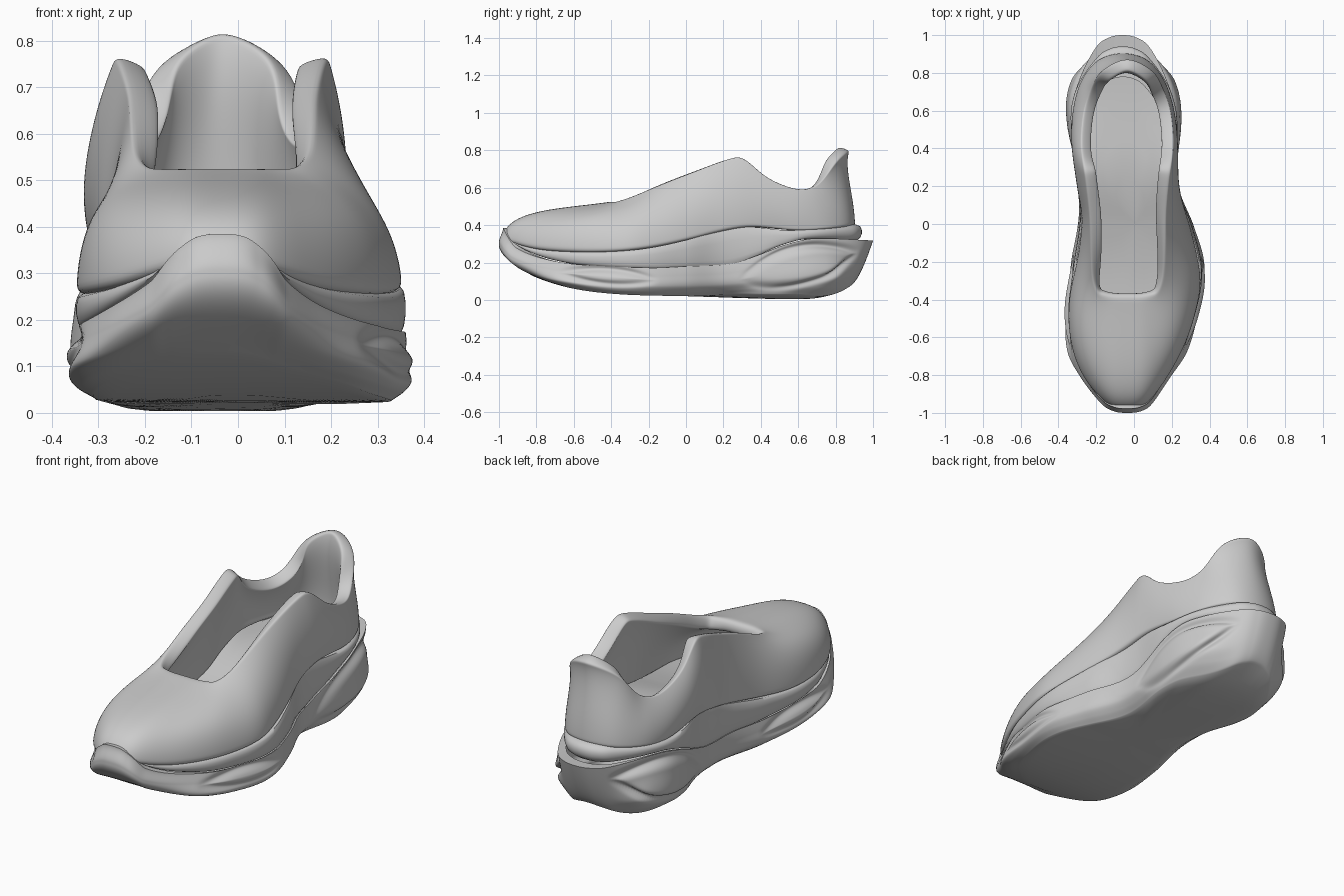
import bpy
import math

if "Cube" in bpy.data.objects:
    bpy.data.objects.remove(bpy.data.objects["Cube"])

grey = bpy.data.materials.new("soft grey")
grey.diffuse_color = (0.6, 0.6, 0.6, 1)
grey.use_nodes = True
grey.node_tree.nodes["Principled BSDF"].inputs["Base Color"].default_value = grey.diffuse_color


def curve(table):
    """Smooth function through (y, value) pairs."""
    def f(y):
        y = min(max(y, table[0][0]), table[-1][0])
        i = 0
        while i < len(table) - 2 and y > table[i + 1][0]:
            i += 1

        def slope(j):
            a, b = table[max(j - 1, 0)], table[min(j + 1, len(table) - 1)]
            return (b[1] - a[1]) / (b[0] - a[0])
        (y0, v0), (y1, v1) = table[i], table[i + 1]
        d = y1 - y0
        t = (y - y0) / d
        return ((2*t**3 - 3*t*t + 1) * v0 + (t**3 - 2*t*t + t) * d * slope(i)
                + (3*t*t - 2*t**3) * v1 + (t**3 - t*t) * d * slope(i + 1))
    return f


def closed_spline(rows, steps, signed):
    """Mirror half-outline rows (signed columns flip) and sample a closed spline."""
    flip = [[-v if c in signed else v for c, v in enumerate(r)] for r in rows[-2:0:-1]]
    pts = [list(r) for r in rows] + flip
    n, out = len(pts), []
    for i in range(n):
        a, b, c, d = (pts[(i + k) % n] for k in (-1, 0, 1, 2))
        for s in range(steps):
            t = s / steps
            out.append([0.5 * (2*q + (r - p)*t + (2*p - 5*q + 4*r - w)*t*t
                        + (3*q - p - 3*r + w)*t**3) for p, q, r, w in zip(a, b, c, d)])
    return out


def loft(name, rings, cap_start=False, cap_end=False, angle=60):
    n = len(rings[0])
    verts = [p for r in rings for p in r]
    faces = [(i*n + j, i*n + (j + 1) % n, (i + 1)*n + (j + 1) % n, (i + 1)*n + j)
             for i in range(len(rings) - 1) for j in range(n)]
    if cap_start:
        faces.append(tuple(reversed(range(n))))
    if cap_end:
        faces.append(tuple(range((len(rings) - 1) * n, len(rings) * n)))
    me = bpy.data.meshes.new(name)
    me.from_pydata(verts, [], faces)
    me.materials.append(grey)
    ob = bpy.data.objects.new(name, me)
    bpy.context.collection.objects.link(ob)
    bpy.ops.object.select_all(action='DESELECT')
    ob.select_set(True)
    bpy.context.view_layer.objects.active = ob
    bpy.ops.object.shade_smooth_by_angle(angle=math.radians(angle))
    return ob


def lerp(a, b, t):
    return a + (b - a) * t


def ease(v, a, b):
    t = min(max((v - a) / (b - a), 0), 1)
    return t * t * (3 - 2 * t)


# Length-wise profiles: centreline bend and height lines
centre = curve([(-1, -.035), (-.8, -.045), (-.5, -.015), (-.25, .018), (0, .008),
                (.2, -.03), (.6, -.055), (1, -.06)])
bottom = curve([(-1, .26), (-.95, .2), (-.8, .12), (-.6, .06), (-.35, .03), (0, .02),
                (.6, .004), (.75, .02), (.87, .07), (.95, .17)])
sole_line = curve([(-1, .385), (-.97, .33), (-.93, .28), (-.8, .225), (-.6, .19), (-.2, .172),
                   (0, .18), (.25, .195), (.4, .24), (.55, .295), (.7, .328), (1, .318)])
upper_line = curve([(-1, .33), (-.9, .295), (-.8, .272), (-.6, .258), (-.4, .26), (-.2, .28),
                    (0, .32), (.2, .37), (.35, .39), (.6, .372), (.8, .385), (1, .405)])
wall = curve([(0, .88), (.15, .97), (.35, 1.03), (.7, 1), (1, .968)])

# Sole outline as (half width, y)
outline = closed_spline([(0, -1), (.075, -.99), (.14, -.945), (.24, -.8), (.32, -.62),
                         (.355, -.42), (.35, -.22), (.31, -.02), (.275, .15), (.268, .3),
                         (.29, .5), (.283, .65), (.23, .8), (.14, .94), (.07, .988), (0, 1)],
                        12, {0})


def flat(h, y, k, z):
    return (centre(y * k) + h * k, y * k, z)


def waist(y, w):
    """Narrows the underside at the arch."""
    return 1 - .16 * (1 - w) ** 2 * math.exp(-((y - .15) / .25) ** 2)


def under_lift(y, k):
    """Rounds the underside of the heel."""
    return .04 * k**4 * ease(y, 0, .4) * (1 - ease(y, .65, .9))


def under_point(h, y, k):
    return flat(h * waist(y, 0), y, k, bottom(y * k) + under_lift(y, k))


def pod(y, z, cy, cz, length, height, tilt, swell):
    """Leaf-shaped side pod: a groove around a gently swollen middle."""
    u = (y - cy) / length
    if abs(u) >= 1:
        return 0
    d = abs(z - cz - tilt * (y - cy)) - height * (1 - u * u)
    groove = -.045 * math.exp(-(d / .018) ** 2)
    return (groove + swell * ease(-d, 0, .05)) * (1 - abs(u)**3)


def outsole_point(h, y, w):
    toe, heel = 1 - ease(y, -.95, -.65), ease(y, .72, .98)
    k0 = lerp(.88, .82, toe)
    z = lerp(bottom(y * k0) + under_lift(y, k0), sole_line(y), w)
    k = lerp(wall(w), .82 + .18 * math.sin(math.pi / 2 * min(w / .65, 1))
             - .022 * ease(w, .7, 1), toe)
    k = lerp(k, .88 + .12 * w ** .65, heel)
    k += pod(y, z, .61, .18, .33, .1, .22, .02) + pod(y, z, -.42, .125, .27, .038, -.08, .01)
    return flat(h * waist(y, w), y, k, z)


# Outsole with rounded underside, turned-up toe guard and heel flare
rings = [[under_point(h, y, k) for h, y in outline] for k in (.02, .15, .3, .45, .6, .7, .78)]
rings += [[outsole_point(h, y, i / 50) for h, y in outline] for i in range(51)]
rings += [[flat(h, y, .935, sole_line(y) - .005) for h, y in outline]]
loft("outsole", rings, cap_start=True)

# Midsole band
rings = []
for k, m in ((.91, -.08), (.94, 0), (.957, .15), (.967, .4), (.967, .65), (.957, .88),
             (.93, 1), (.8, 1)):
    rings.append([flat(h, y, k * (1 - .028 * ease(y, .7, 1)),
                       sole_line(y) + m * max(upper_line(y) - sole_line(y), 0))
                  for h, y in outline])
loft("midsole", rings)

# Insole
rings = [[flat(h, y, k, upper_line(y * k)) for h, y in outline] for k in (.86, .65, .45, .25, .02)]
loft("insole", rings, cap_end=True)

# Upper: base half width, base y, collar half width, collar y, collar z
upper_rows = [(0, -.982, 0, -.37, .53), (.11, -.95, .065, -.37, .53),
              (.238, -.785, .115, -.365, .53), (.318, -.58, .155, -.35, .535),
              (.344, -.35, .182, -.27, .565), (.312, -.15, .193, -.12, .63),
              (.277, .05, .2, .05, .695), (.267, .22, .218, .22, .757),
              (.266, .33, .23, .31, .76), (.266, .47, .242, .44, .655),
              (.26, .62, .227, .6, .595), (.22, .76, .19, .71, .625),
              (.13, .87, .138, .81, .75), (0, .905, 0, .878, .803)]
rise = curve([(-1, .86), (-.6, .75), (-.35, .53), (-.1, .43), (.2, .4), (1, .4)])


def upper_point(row, t):
    h, y, ch, cy, cz = row
    bz = upper_line(y) - .005
    dz = cz - bz
    p0 = (centre(y) + h, y, bz)
    p3 = (ch - .035, cy, cz)
    swell = .035 * math.exp(-((y - .42) / .24) ** 2) * (h / .26 - .2)
    p1 = (p0[0] + swell, y, bz + rise(y) * dz)
    pinch = .05 * min(max((y - .7) / .15, 0), 1)
    p2 = (lerp(p3[0], p0[0], .45) + .5 * swell, lerp(cy, y, .45) - pinch, cz - .22 * dz)
    s = 1 - t
    return tuple(s**3 * a + 3*s*s*t * b + 3*s*t*t * c + t**3 * d
                 for a, b, c, d in zip(p0, p1, p2, p3))


rows = closed_spline(upper_rows, 3, {0, 2})
upper = loft("upper", [[upper_point(r, t) for r in rows]
                       for t in (0, .06, .14, .25, .37, .5, .63, .75, .86, .94, 1)])
solid = upper.modifiers.new("padding", 'SOLIDIFY')
solid.thickness = .066
solid.offset = -1
sub = upper.modifiers.new("rounding", 'SUBSURF')
sub.levels = sub.render_levels = 2
upper.data.shade_smooth()
